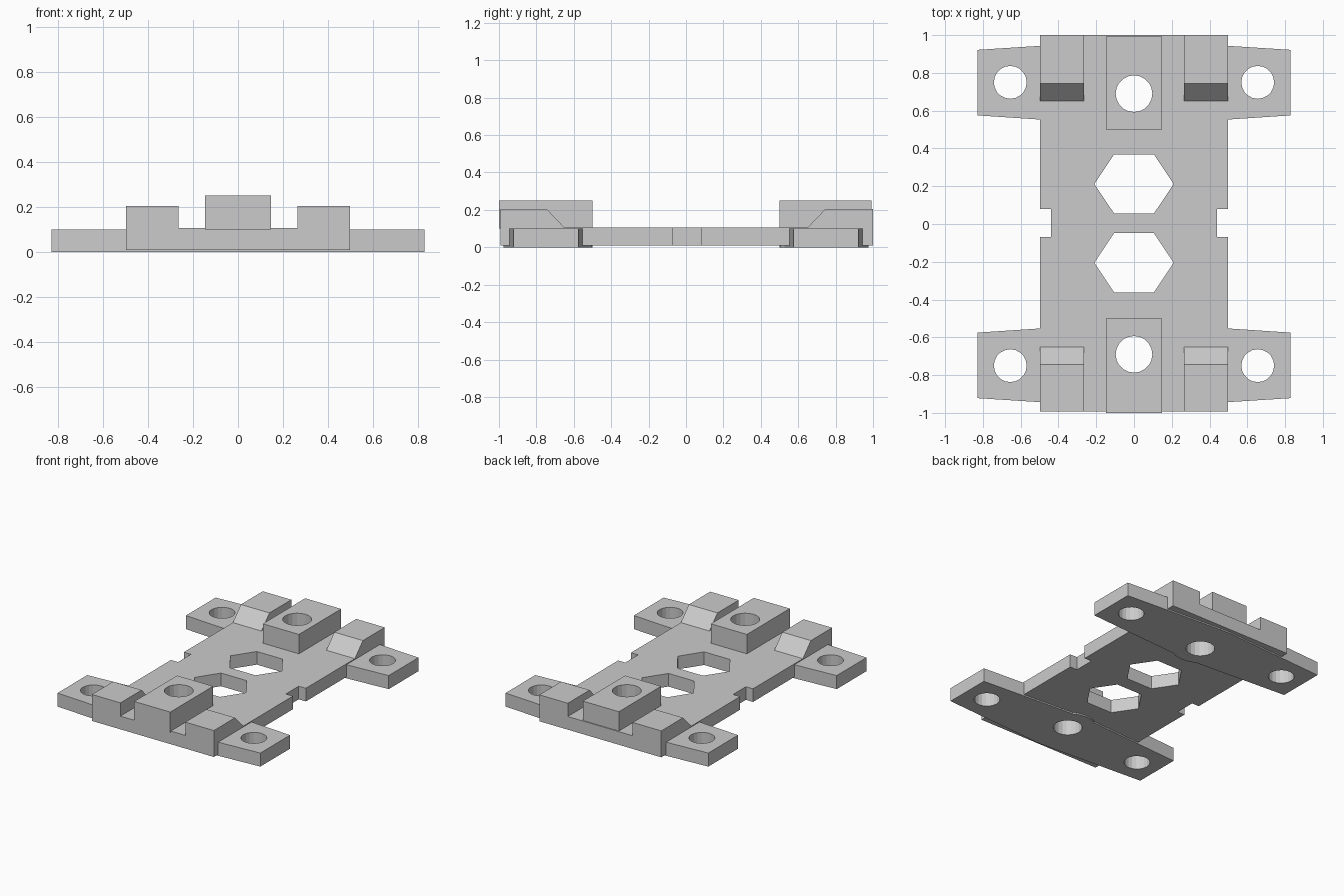
import bpy, bmesh, math
from mathutils import Vector

cube = bpy.data.objects.get("Cube")
if cube:
    bpy.data.objects.remove(cube, do_unlink=True)

grey = bpy.data.materials.new("plain grey")
grey.use_nodes = True
colour = (0.6, 0.6, 0.6, 1)
grey.diffuse_color = colour
grey.node_tree.nodes["Principled BSDF"].inputs["Base Color"].default_value = colour


def prism(name, points, depth):
    """Extrude a closed 3D outline along a depth vector."""
    bm = bmesh.new()
    face = bm.faces.new([bm.verts.new(p) for p in points])
    new = bmesh.ops.extrude_face_region(bm, geom=[face])["geom"]
    bmesh.ops.translate(bm, vec=Vector(depth),
                        verts=[v for v in new if isinstance(v, bmesh.types.BMVert)])
    bmesh.ops.recalc_face_normals(bm, faces=bm.faces)
    mesh = bpy.data.meshes.new(name)
    bm.to_mesh(mesh)
    bm.free()
    mesh.materials.append(grey)
    obj = bpy.data.objects.new(name, mesh)
    bpy.context.collection.objects.link(obj)
    return obj


def slab(name, outline, z0, z1):
    return prism(name, [(x, y, z0) for x, y in outline], (0, 0, z1 - z0))


def box(name, x0, x1, y0, y1, z0, z1):
    return slab(name, [(x0, y0), (x1, y0), (x1, y1), (x0, y1)], z0, z1)


def circle(x, y, r, n=20):
    return [(x + r * math.cos(math.tau * i / n), y + r * math.sin(math.tau * i / n))
            for i in range(n)]


def cut(obj, cutters):
    """Subtract cutters, apply the result and discard the cutters."""
    for c in cutters:
        c.hide_render = True
        mod = obj.modifiers.new("cut", "BOOLEAN")
        mod.operation = "DIFFERENCE"
        mod.solver = "EXACT"
        mod.object = c
    bpy.context.view_layer.update()
    graph = bpy.context.evaluated_depsgraph_get()
    mesh = bpy.data.meshes.new_from_object(obj.evaluated_get(graph))
    obj.modifiers.clear()
    obj.data = mesh
    for c in cutters:
        bpy.data.objects.remove(c, do_unlink=True)


def hole(x, y, r):
    return slab("hole_cutter", circle(x, y, r), -0.1, 0.4)


# Base plate with side notches, hexagonal openings and end holes
plate = box("base_plate", -0.498, 0.498, -0.993, 1, 0.01, 0.107)
cutters = [box("notch_cutter", s * 0.44, s * 0.6, -0.07, 0.08, -0.1, 0.3) for s in (-1, 1)]
for cy in (0.212, -0.205):
    hexagon = [(-0.21, 0), (-0.105, -0.157), (0.105, -0.157),
               (0.21, 0), (0.105, 0.157), (-0.105, 0.157)]
    cutters.append(slab("hex_cutter", [(x, y + cy) for x, y in hexagon], -0.1, 0.3))
cutters += [hole(0, s * 0.69, 0.097) for s in (-1, 1)]
cut(plate, cutters)

for end, s in (("front", -1), ("back", 1)):
    # Tapered cross bar whose ends form the mounting ears
    half = [(0, 0.52), (0.828, 0.575), (0.828, 0.922), (0, 0.975)]
    outline = half + [(-x, y) for x, y in half[2:0:-1]]
    bar = slab(end + "_ear_bar", [(x, s * y) for x, y in outline], 0, 0.1)
    cut(bar, [hole(0, s * 0.69, 0.097)] + [hole(k * 0.655, s * 0.75, 0.087) for k in (-1, 1)])

    # Thin round hub beneath the centre hole
    hub = slab(end + "_hub", circle(0, s * 0.69, 0.19, 32), 0, 0.05)
    cut(hub, [hole(0, s * 0.69, 0.097)])

    # Raised centre block
    outer = 0.993 if s > 0 else 1
    block = box(end + "_centre_block", -0.147, 0.147, s * 0.5, s * outer, 0.1, 0.25)
    cut(block, [hole(0, s * 0.69, 0.097)])

    # Sloped corner blocks
    edge = 1 if s > 0 else 0.993
    profile = [(0.645, 0.1), (0.745, 0.205), (edge, 0.205), (edge, 0.1)]
    for side, x in (("right", -0.498), ("left", 0.265)):
        prism(f"{end}_{side}_corner_block", [(x, s * y, z) for y, z in profile], (0.233, 0, 0))
